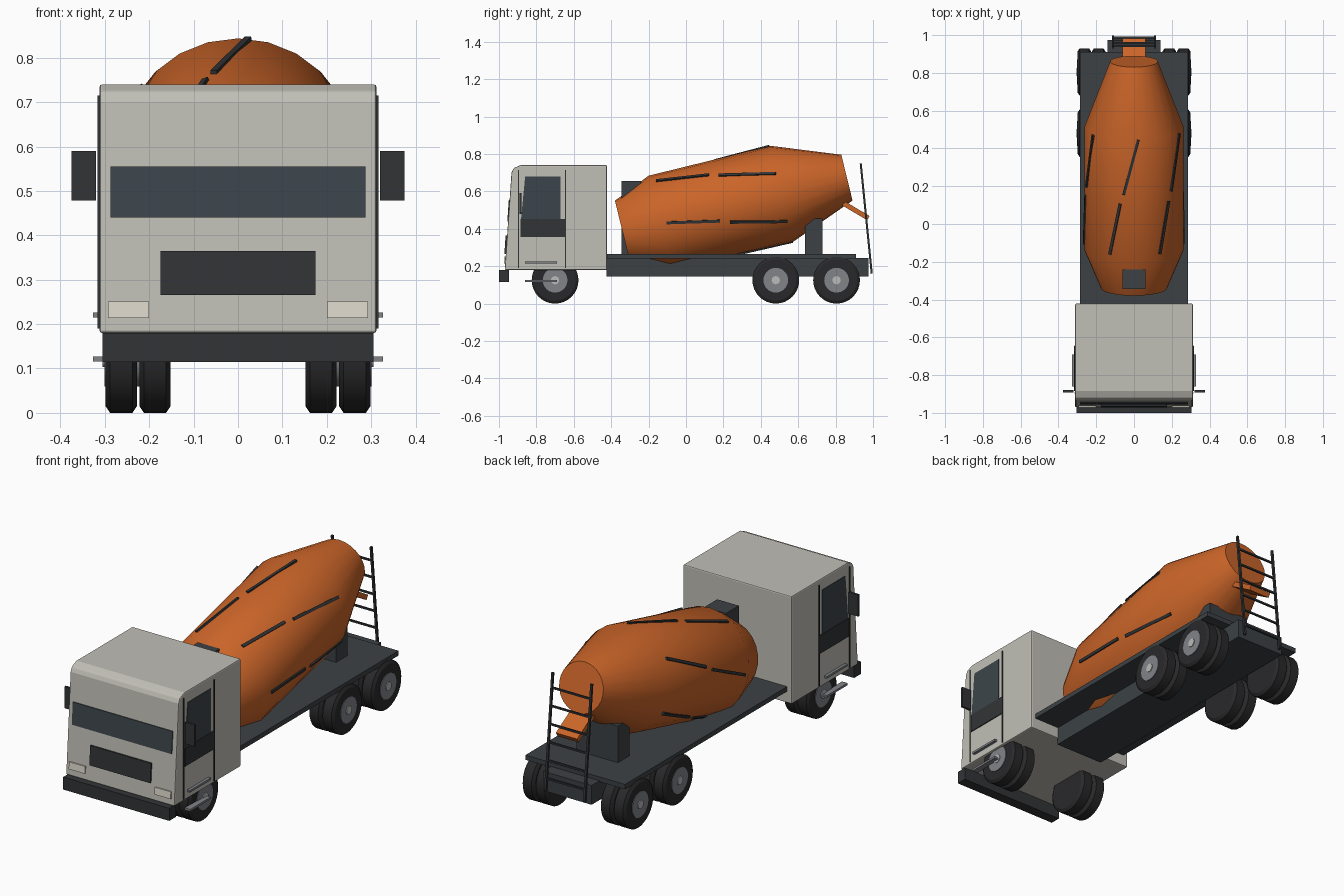
import bpy, bmesh, math
from mathutils import Vector, Matrix

if "Cube" in bpy.data.objects:
    bpy.data.objects.remove(bpy.data.objects["Cube"])


def mat(name, c):
    m = bpy.data.materials.new(name)
    m.diffuse_color = (*c, 1)
    m.use_nodes = True
    m.node_tree.nodes["Principled BSDF"].inputs["Base Color"].default_value = m.diffuse_color
    return m


CREAM = mat("cream_paint", (0.53, 0.52, 0.47))
ORANGE = mat("orange_paint", (0.60, 0.13, 0.022))
DARK = mat("dark_trim", (0.032, 0.034, 0.037))
STEEL = mat("frame_steel", (0.045, 0.053, 0.06))
GLASS = mat("glass", (0.045, 0.06, 0.07))
RUBBER = mat("rubber", (0.022, 0.022, 0.024))
RIM = mat("rim_metal", (0.22, 0.23, 0.25))
HUB = mat("hub_metal", (0.5, 0.5, 0.5))
LAMP = mat("lamp", (0.72, 0.69, 0.6))


def finish(name, bm, m, smooth=False, bevel=0):
    bmesh.ops.recalc_face_normals(bm, faces=bm.faces)
    me = bpy.data.meshes.new(name)
    bm.to_mesh(me)
    bm.free()
    ob = bpy.data.objects.new(name, me)
    bpy.context.collection.objects.link(ob)
    me.materials.append(m)
    if bevel:
        b = ob.modifiers.new("bevel", "BEVEL")
        b.width, b.segments, b.limit_method = bevel, 2, "ANGLE"
    if smooth:
        bpy.ops.object.select_all(action="DESELECT")
        bpy.context.view_layer.objects.active = ob
        ob.select_set(True)
        bpy.ops.object.shade_smooth_by_angle(angle=math.radians(32))
    return ob


def box(name, x, y, z, m, tilt=0, bevel=0):
    """Box from (min, max) ranges, tilted about x around its centre."""
    bm = bmesh.new()
    size = [r[1] - r[0] for r in (x, y, z)]
    mid = [(r[0] + r[1]) / 2 for r in (x, y, z)]
    bmesh.ops.create_cube(bm, size=1, matrix=Matrix.Translation(mid)
                          @ Matrix.Rotation(tilt, 4, "X") @ Matrix.Diagonal((*size, 1)))
    return finish(name, bm, m, bevel=bevel)


def prism(name, pts, x0, x1, m, bevel=0):
    """Side profile of (y, z) points extruded along x."""
    bm = bmesh.new()
    f = bm.faces.new([bm.verts.new((x0, y, z)) for y, z in pts])
    g = bmesh.ops.extrude_face_region(bm, geom=[f])
    bmesh.ops.translate(bm, vec=(x1 - x0, 0, 0),
                        verts=[v for v in g["geom"] if isinstance(v, bmesh.types.BMVert)])
    return finish(name, bm, m, bevel=bevel)


def bar(name, a, b, w, h, m, normal=(0, 1, 0)):
    """Straight square bar from a to b; h is measured along normal."""
    a, b = Vector(a), Vector(b)
    d = (b - a).normalized()
    s = d.cross(Vector(normal)).normalized()
    n = s.cross(d)
    rot = Matrix((s, d, n)).transposed().to_4x4()
    bm = bmesh.new()
    bmesh.ops.create_cube(bm, size=1, matrix=Matrix.Translation((a + b) / 2) @ rot
                          @ Matrix.Diagonal((w, (b - a).length, h, 1)))
    return finish(name, bm, m)


def lathe(name, prof, sides, place, m):
    """Closed solid from (position, radius) rings; place(position, radius, angle) gives points."""
    bm = bmesh.new()
    rings = [[bm.verts.new(place(s, r, math.tau * i / sides)) for i in range(sides)]
             for s, r in prof]
    for p, q in zip(rings, rings[1:]):
        for i in range(sides):
            j = (i + 1) % sides
            bm.faces.new((p[i], p[j], q[j], q[i]))
    bm.faces.new(rings[0])
    bm.faces.new(rings[-1])
    return finish(name, bm, m, smooth=True)


# cab with sloped front
front = lambda z: -0.969 + 0.068 * (z - 0.18)
prism("cab", [(front(0.18), 0.18), (-0.933, 0.70), (-0.922, 0.724), (-0.885, 0.74),
              (-0.422, 0.74), (-0.422, 0.18)], -0.312, 0.312, CREAM, bevel=0.006)


def front_panel(name, x0, x1, z0, z1, out, m):
    a, b = front(z0), front(z1)
    prism(name, [(a - out, z0), (b - out, z1), (b + 0.01, z1), (a + 0.01, z0)], x0, x1, m)


front_panel("windscreen", -0.287, 0.287, 0.44, 0.555, 0.004, GLASS)
front_panel("grille", -0.175, 0.175, 0.265, 0.365, 0.008, DARK)
box("bumper", (-0.305, 0.305), (-1, -0.945), (0.115, 0.18), DARK)

for sx, side in ((1, "right"), (-1, "left")):
    X = lambda a, b: tuple(sorted((sx * a, sx * b)))
    # cab side fittings
    front_panel("headlight_" + side, *X(0.2, 0.293), 0.214, 0.251, 0.006, LAMP)
    prism("side_window_" + side, [(-0.882, 0.45), (-0.86, 0.68), (-0.672, 0.68), (-0.672, 0.45)],
          *X(0.3, 0.315), GLASS)
    box("door_panel_" + side, X(0.3, 0.317), (-0.885, -0.645), (0.357, 0.452), DARK)
    for y in (-0.895, -0.645):
        box("door_seam_" + side, X(0.3, 0.316), (y - 0.003, y + 0.003), (0.19, 0.715), DARK)
    box("door_handle_" + side, X(0.308, 0.327), (-0.86, -0.69), (0.215, 0.226), RIM)
    box("step_" + side, X(0.295, 0.327), (-0.86, -0.69), (0.116, 0.127), RIM)
    box("mirror_" + side, X(0.32, 0.375), (-0.891, -0.879), (0.478, 0.59), DARK)

    # wheels: single front, doubled rear
    for axle, y in (("front", -0.70), ("middle", 0.48), ("rear", 0.805)):
        put = lambda s, r, t: (sx * s, y + r * math.sin(t), 0.125 + r * math.cos(t))
        for a in (0.228, 0.152):
            lathe(f"{axle}_tyre_{side}", [(a, 0.11), (a + 0.01, 0.125), (a + 0.06, 0.125),
                                          (a + 0.07, 0.11)], 32, put, RUBBER)
        lathe(f"{axle}_rim_{side}", [(0.22, 0.066), (0.301, 0.066)], 32, put, RIM)
        lathe(f"{axle}_hub_{side}", [(0.29, 0.022), (0.305, 0.022)], 16, put, HUB)

# chassis, deck and drum supports
box("chassis", (-0.14, 0.14), (-0.425, 0.975), (0.145, 0.245), STEEL)
box("deck", (-0.286, 0.286), (-0.425, 0.91), (0.24, 0.265), STEEL)
box("front_drum_support", (-0.062, 0.062), (-0.345, -0.24), (0.26, 0.655), STEEL)
box("rear_drum_support", (-0.12, 0.12), (0.635, 0.73), (0.26, 0.455), STEEL)

# tilted mixing drum
TILT = math.radians(13.8)
C, S = math.cos(TILT), math.sin(TILT)


def on_drum(s, r, t):
    return Vector((r * math.sin(t), -0.338 + s * C - r * math.cos(t) * S,
                   0.379 + s * S + r * math.cos(t) * C))


lathe("drum", [(0, 0.176), (0.207, 0.263), (0.877, 0.263), (1.234, 0.126)], 24, on_drum, ORANGE)

# helical strips, two straight pieces on each of six helices
for k in range(6):
    for s0, s1, a0, a1 in ((0.24, 0.52, -29, -16), (0.57, 0.87, -12, 5)):
        t0, t1 = (math.radians(a + 60 * k) for a in (a0, a1))
        mid = (t0 + t1) / 2
        n = on_drum(0, 1, mid) - on_drum(0, 0, mid)
        bar("drum_strip", on_drum(s0, 0.263, t0), on_drum(s1, 0.263, t1), 0.015, 0.014, DARK, n)

# discharge chute
bar("chute", (0, 0.82, 0.549), (0, 0.975, 0.457), 0.122, 0.026, ORANGE, (0, 0.5, 0.86))

# rear ladder
rail = lambda z: 0.993 - 0.1 * (z - 0.16)
for x in (-0.112, 0.112):
    bar("ladder_rail", (x, rail(0.16), 0.16), (x, rail(0.75), 0.75), 0.011, 0.011, DARK)
for i in range(6):
    z = 0.22 + 0.091 * i
    bar("ladder_rung", (-0.112, rail(z), z), (0.112, rail(z), z), 0.009, 0.009, DARK)
